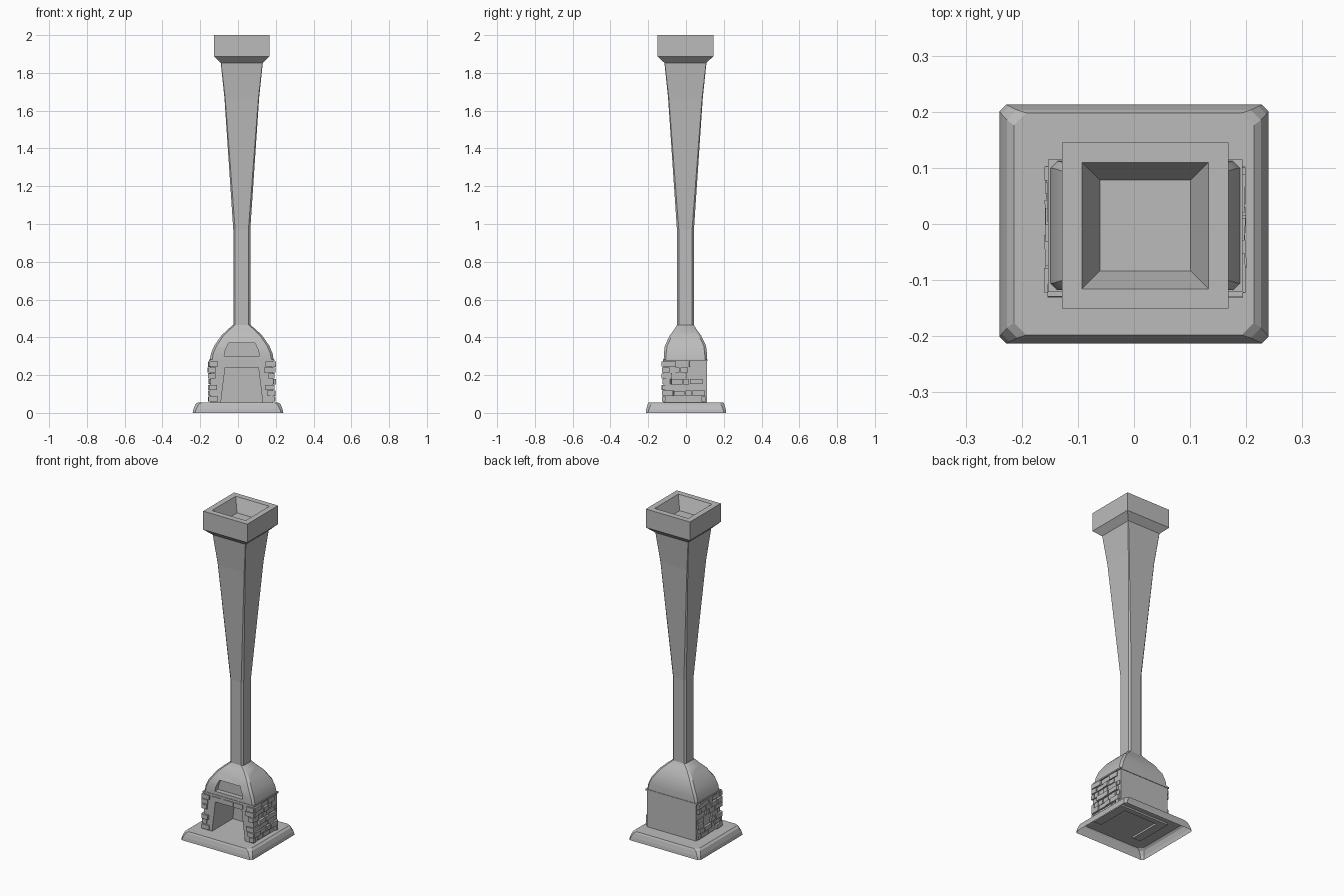
import bpy, bmesh, random
from mathutils import Matrix, Vector

random.seed(4)
if "Cube" in bpy.data.objects:
    bpy.data.objects.remove(bpy.data.objects["Cube"], do_unlink=True)

stone = bpy.data.materials.new("grey_stone")
stone.use_nodes = True
GREY = (0.5, 0.5, 0.5, 1)
stone.diffuse_color = GREY
stone.node_tree.nodes["Principled BSDF"].inputs["Base Color"].default_value = GREY

CX, CY = 0.02, -0.003   # axis of oven and chimney


def finish(name, bm):
    bmesh.ops.recalc_face_normals(bm, faces=bm.faces)
    mesh = bpy.data.meshes.new(name)
    bm.to_mesh(mesh)
    bm.free()
    mesh.materials.append(stone)
    obj = bpy.data.objects.new(name, mesh)
    bpy.context.collection.objects.link(obj)
    return obj


def loft(name, rings, bottom=True, top=True):
    """Join equal rings of points with quads, and cap the ends."""
    bm = bmesh.new()
    loops = [[bm.verts.new(p) for p in ring] for ring in rings]
    n = len(loops[0])
    for a, b in zip(loops, loops[1:]):
        for i in range(n):
            j = (i + 1) % n
            bm.faces.new((a[i], a[j], b[j], b[i]))
    if bottom:
        bm.faces.new(loops[0][::-1])
    if top:
        bm.faces.new(loops[-1])
    return finish(name, bm)


def octagon(z, hx, hy, c, cx=CX, cy=CY):
    """Rectangle with cut corners."""
    pts = [(hx - c, -hy), (hx, c - hy), (hx, hy - c), (hx - c, hy),
           (c - hx, hy), (-hx, hy - c), (-hx, c - hy), (c - hx, -hy)]
    return [(cx + x, cy + y, z) for x, y in pts]


def square(z, h):
    return [(CX + x * h, CY + y * h, z) for x, y in ((-1, -1), (1, -1), (1, 1), (-1, 1))]


def add_box(bm, centre, size, turn=0):
    m = (Matrix.Translation(centre) @ Matrix.Rotation(turn, 4, 'Z')
         @ Matrix.Diagonal(Vector((*size, 1))))
    bmesh.ops.create_cube(bm, size=1, matrix=m)


# Worn plinth slab, hollow beneath
loft("plinth", [octagon(0, 0.24, 0.213, 0.012, 0, 0),
                octagon(0.02, 0.236, 0.21, 0.014, 0, 0),
                octagon(0.045, 0.226, 0.203, 0.018, 0, 0),
                octagon(0.055, 0.214, 0.198, 0.022, 0, 0)], bottom=False)


# U-shaped firebox walls, opening narrower at the top
def wall_ring(z, inner):
    o, f, b = 0.165, -0.12, 0.112
    pts = [(-o, f), (-inner, f), (-inner, 0.08), (inner, 0.08),
           (inner, f), (o, f), (o, b), (-o, b)]
    return [(CX + x, y, z) for x, y in pts]


loft("firebox_walls", [wall_ring(0.045, 0.112), wall_ring(0.24, 0.088)])

# Lintel slab over the firebox
bm = bmesh.new()
add_box(bm, (CX, -0.004, 0.26), (0.33, 0.232, 0.042))
add_box(bm, (CX, -0.003, 0.279), (0.346, 0.236, 0.008))
finish("lintel", bm)

# Rough side bricks and front corner bricks
ROWS = 7
ROW_H = 0.215 / ROWS
for name, side in (("left_bricks", 1), ("right_bricks", -1)):
    bm = bmesh.new()
    for row in range(ROWS):
        z = 0.058 + (row + 0.5) * ROW_H
        y = -0.125
        while y < 0.085:
            length = min(random.uniform(0.035, 0.075), 0.105 - y)
            if random.random() > 0.12:
                out = random.uniform(0.168, 0.18)
                add_box(bm, (CX + side * (out - 0.012), y + length / 2, z),
                        (0.024, length - 0.005, ROW_H * random.uniform(0.78, 0.95)),
                        random.uniform(-0.06, 0.06))
            y += length
        if row != 3:
            width = random.uniform(0.025, 0.06)
            add_box(bm, (CX + side * (0.174 - width / 2), -0.118, z),
                    (width, random.uniform(0.012, 0.026), ROW_H * 0.86))
    finish(name, bm)

# Thin stones along the lintel
bm = bmesh.new()
for x in (-0.08, 0.0, 0.07):
    width = random.uniform(0.05, 0.07)
    add_box(bm, (CX + x, -0.12, 0.257), (width, 0.008, 0.025))
finish("lintel_stones", bm)

# Domed hood with a niche cut in the front
hood = loft("hood", [octagon(z, hx, hy, c) for z, hx, hy, c in (
    (0.28, 0.169, 0.115, 0.012), (0.315, 0.163, 0.114, 0.012),
    (0.355, 0.146, 0.109, 0.012), (0.41, 0.108, 0.083, 0.012),
    (0.44, 0.076, 0.06, 0.011), (0.465, 0.047, 0.045, 0.01))])
niche = [(-0.093, 0.302), (0.093, 0.302), (0.088, 0.33), (0.07, 0.37),
         (-0.07, 0.37), (-0.088, 0.33)]
cutter = loft("niche_cutter", [[(CX + x, y, z) for x, z in niche] for y in (-0.2, -0.088)])
cutter.hide_render = True
cut = hood.modifiers.new("niche", 'BOOLEAN')
cut.operation = 'DIFFERENCE'
cut.solver = 'EXACT'
cut.object = cutter
bpy.ops.object.select_all(action='DESELECT')
bpy.context.view_layer.objects.active = hood
hood.select_set(True)
bpy.ops.object.modifier_apply(modifier=cut.name)
bpy.data.objects.remove(cutter, do_unlink=True)
bpy.ops.object.shade_smooth_by_angle(angle=0.5)

# Chimney shaft flaring upward
loft("chimney_shaft", [octagon(z, h, h, c) for z, h, c in (
    (0.455, 0.045, 0.01), (0.97, 0.045, 0.01), (1.67, 0.092, 0.004), (1.86, 0.112, 0.002))])

# Chimney cap with a sunken, tapering mouth
loft("chimney_cap", [square(z, h) for z, h in (
    (1.85, 0.108), (1.888, 0.148), (2.0, 0.148), (2.0, 0.113), (1.92, 0.081))])
